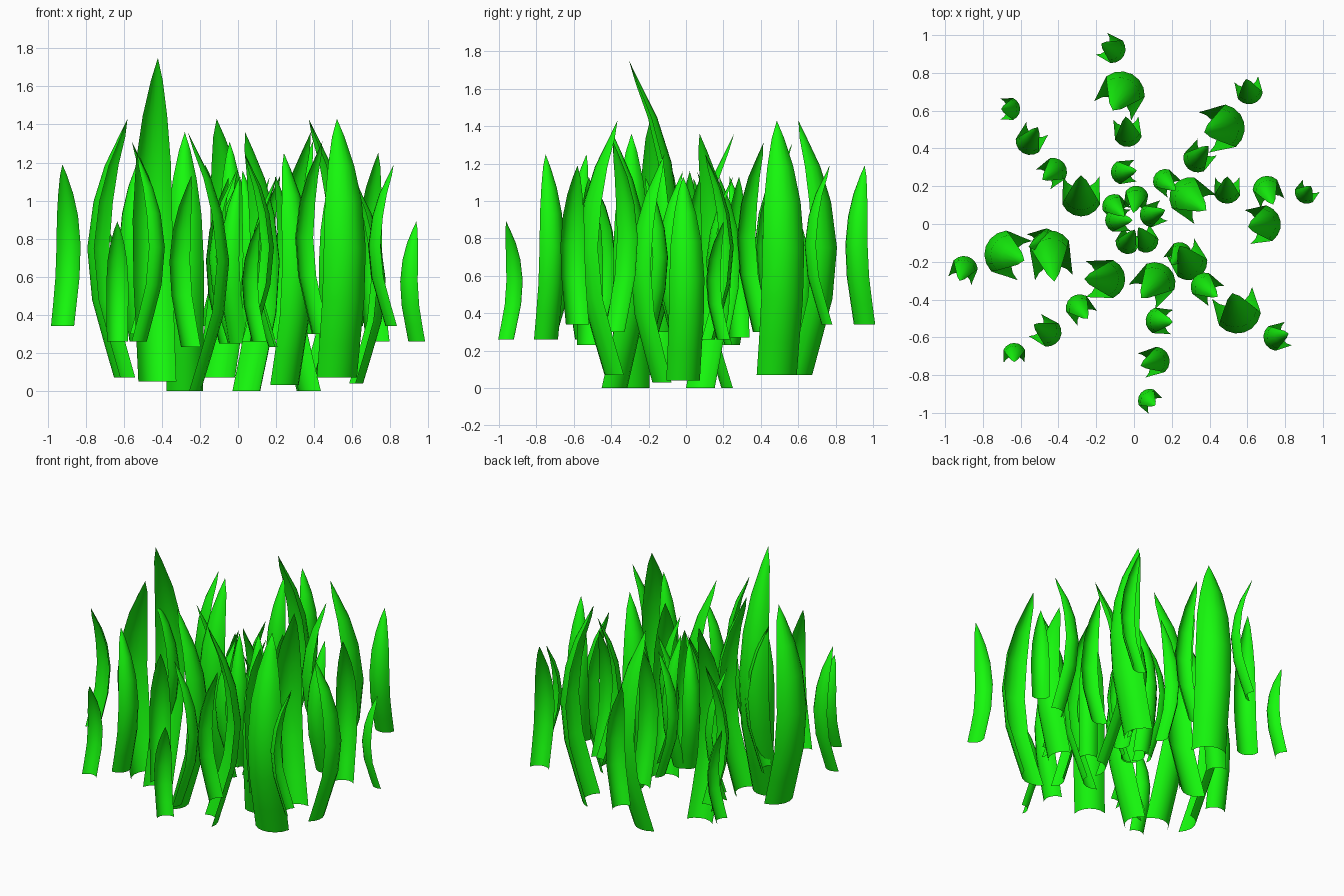
import bpy, bmesh
from math import sin, cos, radians

if "Cube" in bpy.data.objects:
    bpy.data.objects.remove(bpy.data.objects["Cube"])

mat = bpy.data.materials.new("grass_green")
mat.diffuse_color = (0.008, 0.95, 0.004, 1)
mat.use_nodes = True
mat.node_tree.nodes["Principled BSDF"].inputs["Base Color"].default_value = mat.diffuse_color

# Blade rows: height fraction, width fraction, bow fraction (apex line)
ROWS = [(0, .96, -.03), (.13, .97, .01), (.3, 1, .06), (.5, 1, .08),
        (.68, .88, .055), (.82, .62, .01), (.93, .3, -.045)]
COLS = 7
ARC = radians(62)


def blade(name, x, y, z0, z1, width, face):
    """Arched, bowed, pointed leaf; its convex side points along 'face' degrees."""
    bm = bmesh.new()
    h, a = z1 - z0, radians(face)

    def vert(u, v, z):
        return bm.verts.new((x + u * cos(a) - v * sin(a), y + u * sin(a) + v * cos(a), z))

    rings = []
    for t, w, bow in ROWS:
        r = width * w / 2
        ring = []
        for i in range(COLS):
            q = ARC * (2 * i / (COLS - 1) - 1)
            ring.append(vert(bow * h - 1.2 * r * (1 - cos(q)), r * sin(q) / sin(ARC), z0 + t * h))
        rings.append(ring)
    for lo, hi in zip(rings, rings[1:]):
        for i in range(COLS - 1):
            bm.faces.new((lo[i], lo[i + 1], hi[i + 1], hi[i]))
    tip = vert(-.08 * h, 0, z1)
    for i in range(COLS - 1):
        bm.faces.new((rings[-1][i], rings[-1][i + 1], tip))
    for f in bm.faces:
        f.smooth = True
    me = bpy.data.meshes.new(name)
    bm.to_mesh(me)
    bm.free()
    me.materials.append(mat)
    ob = bpy.data.objects.new(name, me)
    bpy.context.collection.objects.link(ob)


# Two kinds of spiral arm: radius, angle offset, bottom, top, width, facing offset
ARM_A = [(.93, 0, .34, 1.19, .135, 235), (.70, -2, .07, 1.43, .23, -35),
         (.49, -3, .30, 1.31, .14, 180), (.28, 4, .27, 1.13, .12, 90)]
ARM_B = [(.93, 0, .26, .89, .115, 223), (.735, 4, .26, 1.25, .14, 103),
         (.53, 10, .23, 1.13, .135, 260), (.33, 15, 0, 1.36, .20, 133)]
# Angle and reach of each arm
ANGLES_A = [(97, 1), (49, 1), (-38.5, 1.035), (-165.2, 1)]
ANGLES_B = [(10, .99), (-85.4, 1), (-133, 1), (137, .96)]
for label, arm, angles in (("a", ARM_A, ANGLES_A), ("b", ARM_B, ANGLES_B)):
    for n, (ang, reach) in enumerate(angles):
        for k, (r, off, z0, z1, w, face) in enumerate(arm):
            if label == "a" and n == 3 and k == 3:
                continue
            t = radians(ang + off)
            blade(f"blade_arm_{label}{n}_{k}", r * reach * cos(t), r * reach * sin(t),
                  z0, z1, w, ang + face)

# Extra tall and broad blades
blade("tall_blade", -.44, -.17, .05, 1.75, .21, 98)
blade("broad_blade_right", .69, 0, .04, 1.13, .19, 10)
blade("broad_blade_front", .29, -.2, .03, 1.25, .18, -60)

# Small blades around the centre
CENTRE = [(-.10, .09, 135), (.01, .13, 80), (.10, .05, 200),
          (.06, -.08, 300), (-.03, -.09, 240), (-.08, .02, 180)]
for n, (x, y, face) in enumerate(CENTRE):
    blade(f"centre_blade_{n}", x, y, .25, 1.12 + .04 * (n % 2), .12, face)
